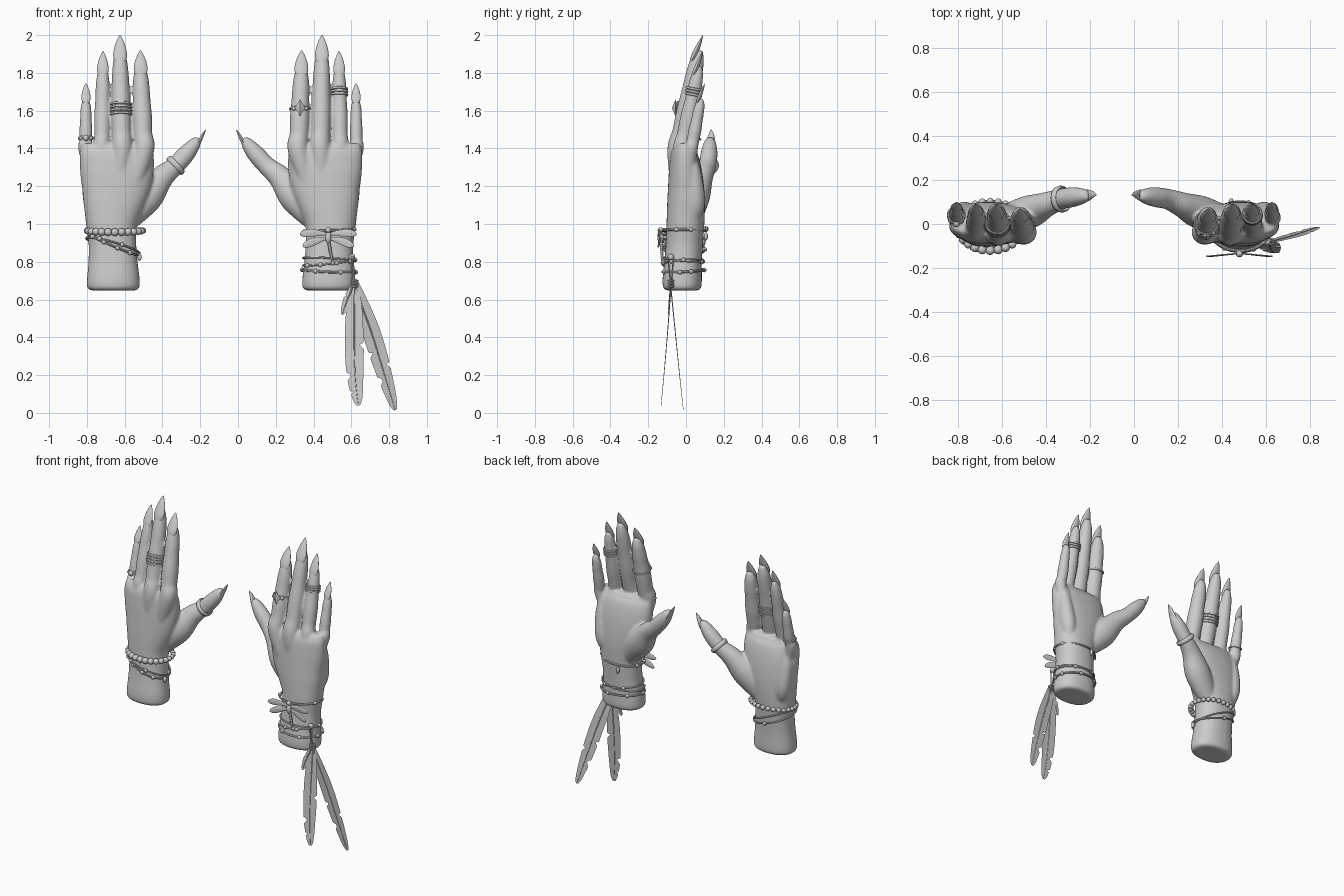
import bpy, bmesh, math
from mathutils import Vector as V, Matrix

if "Cube" in bpy.data.objects:
    bpy.data.objects.remove(bpy.data.objects["Cube"])

AXIS = -0.18  # mirrored hand: x -> AXIS - x


def make(name, bm, s=1):
    """Turn a bmesh into an object, mirrored for the other hand when s < 0."""
    if s < 0:
        for v in bm.verts:
            v.co.x = AXIS - v.co.x
    bmesh.ops.recalc_face_normals(bm, faces=bm.faces)
    me = bpy.data.meshes.new(name)
    bm.to_mesh(me)
    bm.free()
    ob = bpy.data.objects.new(name, me)
    bpy.context.collection.objects.link(ob)
    bpy.ops.object.select_all(action='DESELECT')
    ob.select_set(True)
    bpy.context.view_layer.objects.active = ob
    bpy.ops.object.shade_smooth_by_angle(angle=math.radians(40))
    return ob


def spline(rows, k=6):
    """Catmull-Rom through rows of any width."""
    out = []
    for i in range(len(rows) - 1):
        a, b, c, d = (rows[max(0, min(len(rows) - 1, i + j))] for j in (-1, 0, 1, 2))
        for q in range(k):
            t = q / k
            out.append([.5 * (2*y + (z-x)*t + (2*x-5*y+4*z-w)*t*t + (3*y-x-3*z+w)*t**3)
                        for x, y, z, w in zip(a, b, c, d)])
    return out + [list(rows[-1])]


def loft(bm, rows, side, n=16, closed=False, p=1.0):
    """Elliptic sections (x, y, z, half width, half depth) along a path."""
    m, rings = len(rows), []
    for i, r in enumerate(rows):
        lo, hi = (i - 1, (i + 1) % m) if closed else (max(i - 1, 0), min(i + 1, m - 1))
        t = (V(rows[hi][:3]) - V(rows[lo][:3])).normalized()
        w = (V(side) - t * V(side).dot(t)).normalized()
        d = t.cross(w)
        ring = []
        for j in range(n):
            c, s = math.cos(2*math.pi*j/n), math.sin(2*math.pi*j/n)
            c, s = math.copysign(abs(c)**p, c), math.copysign(abs(s)**p, s)
            ring.append(bm.verts.new(V(r[:3]) + w*c*r[3] + d*s*r[4]))
        rings.append(ring)
    for i in range(m if closed else m - 1):
        a, b = rings[i], rings[(i + 1) % m]
        for j in range(n):
            bm.faces.new((a[j], a[(j+1) % n], b[(j+1) % n], b[j]))
    if not closed:
        bm.faces.new(rings[0])
        bm.faces.new(rings[-1])


def hoop(bm, c, u, v, r, r2=None, n=48):
    u, v = V(u), V(v)
    ts = [2*math.pi*i/n for i in range(n)]
    loft(bm, [[*(V(c) + u*math.cos(t) + v*math.sin(t)), r2 or r, r] for t in ts],
         u.cross(v), 8, True)


def bead(bm, c, sx, sy=None, sz=None, seg=12, rings=8):
    M = Matrix.Translation(c) @ Matrix.Diagonal((sx, sy or sx, sz or sx, 1))
    bmesh.ops.create_uvsphere(bm, u_segments=seg, v_segments=rings, radius=1, matrix=M)


# Hand data: base x, tip x, tip z, radius, base y, tip y, nail length
FINGERS = {'index': (.32, .337, 1.92, .051, -.04, .07, .145),
           'middle': (.435, .445, 2.0, .051, -.045, .09, .155),
           'ring': (.54, .535, 1.915, .043, -.025, .09, .14),
           'pinky': (.626, .625, 1.745, .034, .025, .1, .11)}
PALM = [(.48, -.02, .648, .115, .08), (.48, -.02, .662, .137, .1), (.48, -.02, .71, .139, .104),
        (.482, -.015, .8, .13, .099), (.485, -.008, .9, .126, .098), (.49, -.003, 1.0, .135, .1),
        (.48, 0, 1.1, .16, .1), (.466, 0, 1.2, .184, .095), (.461, -.005, 1.3, .196, .085),
        (.463, -.012, 1.38, .194, .068), (.463, -.008, 1.425, .18, .04)]
THUMB = [(.43, .02, 1.0, .05, .06), (.31, .05, 1.14, .075, .088), (.225, .085, 1.245, .058, .064),
         (.155, .112, 1.305, .047, .05), (.095, .122, 1.37, .045, .047),
         (.05, .127, 1.425, .034, .034), (.03, .13, 1.455, .018, .016)]


def finger_rows(f):
    bx, tx, zt, r, y0, y1, nl = f
    rows = [(.48 + (bx-.48)*.5, y0*.5 - .01, 1.12, r*.8, r*.8)]
    for t, k in ((0, 1.06), (.2, .99), (.4, 1.02), (.6, .92), (.75, .88), (.9, .72), (1, .4)):
        rr = r * k
        rows.append((bx + (tx-bx)*t, y0 + (y1-.02-y0)*t, 1.38 + (zt-.08-1.38)*t, rr, rr))
    return spline(rows)


ROWS = {k: finger_rows(f) for k, f in FINGERS.items()}


def at(k, z):
    return min(ROWS[k], key=lambda r: abs(r[2] - z))


def finger_band(bm, k, z, r=.006, tall=.007):
    x, y, _, w, d = at(k, z)
    g = w + .003
    hoop(bm, (x, y, z), (g, 0, 0), (0, g*.97, -g*.2), r, tall, 32)


for s, label in ((1, 'right'), (-1, 'left')):
    # Skin: palm, thumb, fingers fused into one surface
    bm = bmesh.new()
    loft(bm, spline(PALM), (1, 0, 0), 40, p=.88)
    loft(bm, spline(THUMB), (0, 1, 0), 24)
    loft(bm, spline([(.55, .02, .98, .03, .03), (.585, .045, 1.1, .05, .055),
                     (.6, .04, 1.25, .045, .045), (.6, .02, 1.38, .03, .03)]), (1, 0, 0), 20)
    for rows in ROWS.values():
        loft(bm, rows, (1, 0, 0), 24)
    hand = make(label + '_hand', bm, s)
    m = hand.modifiers.new('fuse', 'REMESH')
    m.mode, m.voxel_size, m.use_smooth_shade = 'VOXEL', .0075, True
    m = hand.modifiers.new('soften', 'SMOOTH')
    m.factor, m.iterations = .5, 8

    # Long pointed nails
    bm = bmesh.new()
    for k, (bx, tx, zt, r, y0, y1, nl) in FINGERS.items():
        x, y, _, w, d = at(k, zt - nl)
        yb, rows = y - d*.72, []
        for t, g in ((0, .35), (.1, .75), (.3, 1), (.6, .8), (.85, .4), (1, .05)):
            rows.append((x + (tx-x)*t, yb + (y1-yb)*t, zt - nl*(1-t), r*.72*g, r*.3*g))
        loft(bm, spline(rows, 4), (1, 0, 0))
    loft(bm, spline([(.066, .125, 1.375, .012, .006), (.052, .126, 1.39, .028, .011),
                     (.028, .13, 1.43, .026, .011), (.005, .134, 1.475, .014, .007),
                     (-.01, .132, 1.5, .002, .001)], 4), (0, 1, 0))
    make(label + '_nails', bm, s)

# Right hand: gem ring and stacked ring
bm = bmesh.new()
finger_band(bm, 'index', 1.61)
x, y, _, w, d = at('index', 1.61)
bead(bm, (x, y - d - .012, 1.615), .028, .018, .045, 4, 2)
for dx in (-.032, .032):
    bead(bm, (x + dx, y - d + .004, 1.612), .011)
make('gem_ring', bm)
bm = bmesh.new()
for z in (1.685, 1.7, 1.715):
    finger_band(bm, 'ring', z)
make('stacked_ring', bm)

# Left hand: four bands, beaded little ring, wide thumb ring
bm = bmesh.new()
for z in (1.58, 1.598, 1.616, 1.634):
    finger_band(bm, 'middle', z)
make('four_band_ring', bm, -1)
bm = bmesh.new()
finger_band(bm, 'pinky', 1.455)
x, y, _, w, d = at('pinky', 1.455)
for dx, r in ((-.026, .01), (0, .016), (.026, .01)):
    bead(bm, (x + dx, y - d - .004 + abs(dx)*.4, 1.455), r)
make('beaded_ring', bm, -1)
bm = bmesh.new()
hoop(bm, (.15, .113, 1.31), (.036, .006, .038), (0, .053, -.006), .008, .015, 36)
make('thumb_ring', bm, -1)


# Bracelets: thin beaded cords round the wrist, tilted by dz
def cord(bm, z, rx, ry, dzx, dzy, beads=(), r=.0055, cx=.482, cy=-.012):
    hoop(bm, (cx, cy, z), (rx, 0, dzx), (0, ry, dzy), r, n=64)
    for a in beads:
        a = math.radians(a)
        c, q = math.cos(a), math.sin(a)
        bead(bm, (cx + rx*c, cy + ry*q, z + dzx*c + dzy*q), .012)


bm = bmesh.new()
cord(bm, .965, .14, .11, .006, .0, (200, 340, 20, 160), .007)
bead(bm, (.44, .105, .935), .011, .011, .022)
make('dragonfly_cord', bm)
bm = bmesh.new()
cord(bm, .795, .138, .108, .015, .006, range(215, 360, 36))
cord(bm, .812, .137, .107, -.008, -.008, (60, 120))
cord(bm, .752, .143, .112, -.006, .006, range(20, 360, 55), .007)
make('lower_bracelets', bm)

# Dragonfly charm: body, hanging tail, four wings
bm = bmesh.new()
bead(bm, (.478, -.135, .968), .015)
bead(bm, (.478, -.135, .928), .016, .016, .032)
for i in range(9):
    bead(bm, (.482 + .002*i, -.13 + .0005*i, .895 - .011*i), .0095 - .0003*i)
bead(bm, (.502, -.124, .795), .01, .01, .014)
for q in (-1, 1):
    for z0, dx, dz in ((.945, .15, .0), (.925, .135, -.045)):
        rows = [(.478 + q*dx*t, -.133 - .014*t, z0 + dz*t + .008*math.sin(3.1*t), w, .0035)
                for t, w in ((.02, .005), (.3, .014), (.65, .021), (.9, .015), (1, .003))]
        loft(bm, spline(rows, 4), (0, 0, 1), 10)
make('dragonfly_charm', bm)

# Pearl bracelet and crossed chains on the left wrist
bm = bmesh.new()
for i in range(26):
    a = 2*math.pi*i/26 - math.pi/2
    r = .0155 + .0055*max(0, math.cos(a + math.pi/2))
    bead(bm, (.472 + .15*math.cos(a), -.008 + .112*math.sin(a), .965 + .008*math.sin(a)), r)
hoop(bm, (.472, -.008, .965), (.15, 0, 0), (0, .112, .008), .005)
make('pearl_bracelet', bm, -1)
bm = bmesh.new()
cord(bm, .895, .14, .11, .06, .012, range(230, 330, 30))
cord(bm, .885, .141, .111, .04, -.02, (250, 300, 90))
bead(bm, (.342, -.04, .825), .012, .012, .02)
make('crossed_chains', bm, -1)


# Feathers: flat split vanes along a bent quill, hung from the lower cord
def feather(name, path, width, start, notches, n=44):
    bm = bmesh.new()
    pts = spline(path, 12)
    loft(bm, [[*p, .006*(1 - .8*i/len(pts)), .004*(1 - .7*i/len(pts))] for i, p in enumerate(pts)],
         (1, 0, 0), 6)
    P = lambda t: V(pts[min(len(pts) - 1, int(round(t * (len(pts) - 1))))])
    pts = spline(path, 60)
    prev = None
    for i in range(n + 1):
        t = i / n
        c = P(start + (1 - start)*t)
        d = (P(min(1, start + (1-start)*t + .03)) - P(max(0, start + (1-start)*t - .03))).normalized()
        side = V((-d.z, 0, d.x)).normalized()
        w = width * (max(0, math.sin(math.pi * (.04 + .955*t**.85))) ** .55)
        wl, wr = (w*(.55 if h*(i + 1) in notches else 1) for h in (1, -1))
        row = [bm.verts.new(c - side*wl + d*wl*.25), bm.verts.new(c),
               bm.verts.new(c + side*wr + d*wr*.25)]
        if prev:
            for j in (0, 1):
                bm.faces.new((prev[j], prev[j+1], row[j+1], row[j]))
        prev = row
    make(name, bm)


feather('straight_feather', [(.6, -.066, .83), (.615, -.08, .66), (.615, -.098, .42),
                             (.62, -.117, .2), (.637, -.132, .04)], .05, .22, (30, 31, -20, 37))
feather('slanted_feather', [(.607, -.096, .83), (.625, -.08, .66), (.705, -.057, .43),
                            (.77, -.036, .22), (.832, -.014, .015)], .048, .2, (24, 33, -29, 34))
feather('small_tuft', [(.61, -.085, .72), (.6, -.085, .65), (.575, -.09, .59), (.552, -.095, .52)],
        .022, .2, (9, -14), 20)
# Knot where the quills meet the cord
bm = bmesh.new()
bead(bm, (.604, -.08, .825), .017)
for z in (.7, .685, .67):
    hoop(bm, (.617, -.08, z), (.016, 0, 0), (0, .013, 0), .005, n=20)
make('feather_knot', bm)
